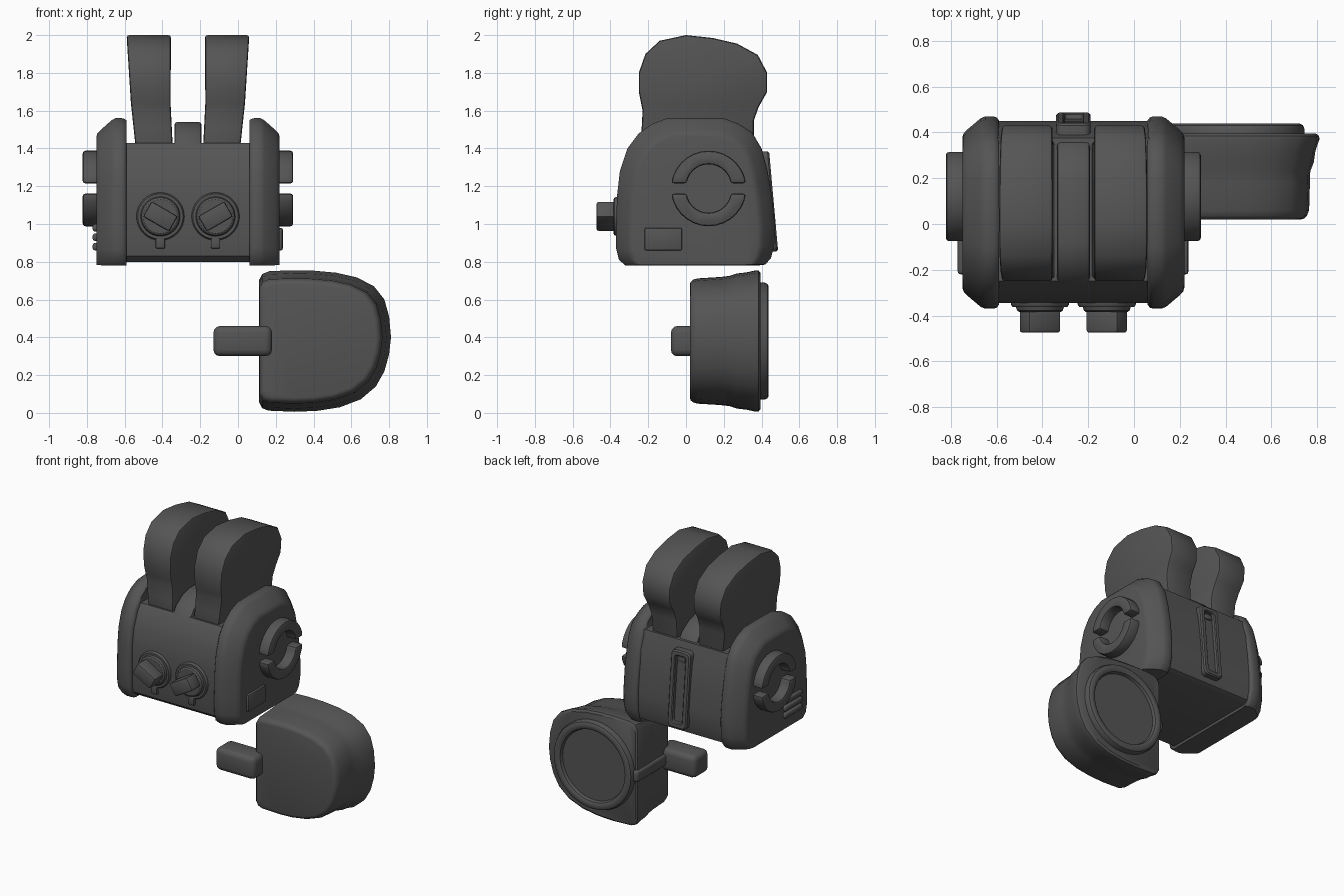
import bpy, bmesh, math
from mathutils import Matrix, Vector

CX = -0.265  # mid-plane of the toaster
grey = bpy.data.materials.new("dark_grey")
grey.diffuse_color = (0.09, 0.09, 0.09, 1)


def finish(name, bm, bevel=0.0, segs=2, angle=35):
    bmesh.ops.recalc_face_normals(bm, faces=bm.faces)
    if bevel:
        edges = [e for e in bm.edges if len(e.link_faces) == 2
                 and e.calc_face_angle(0) > math.radians(40)]
        bmesh.ops.bevel(bm, geom=edges, offset=bevel, segments=segs,
                        profile=0.5, affect='EDGES', clamp_overlap=True)
    mesh = bpy.data.meshes.new(name)
    bm.to_mesh(mesh)
    bm.free()
    mesh.materials.append(grey)
    ob = bpy.data.objects.new(name, mesh)
    bpy.context.collection.objects.link(ob)
    bpy.ops.object.select_all(action='DESELECT')
    ob.select_set(True)
    bpy.context.view_layer.objects.active = ob
    bpy.ops.object.shade_smooth_by_angle(angle=math.radians(angle))
    return ob


def loft(rings):
    """Skin a list of equal-length point rings and cap both ends."""
    bm = bmesh.new()
    rows = [[bm.verts.new(p) for p in r] for r in rings]
    n = len(rows[0])
    for a, b in zip(rows, rows[1:]):
        for i in range(n):
            j = (i + 1) % n
            bm.faces.new((a[i], a[j], b[j], b[i]))
    bm.faces.new(rows[0])
    bm.faces.new(rows[-1])
    return bm


def prism_x(pts, x0, x1):
    return loft([[(x, y, z) for y, z in pts] for x in (x0, x1)])


def box(name, lo, hi, bevel, segs=2, rot=None):
    lo, hi = Vector(lo), Vector(hi)
    bm = bmesh.new()
    bmesh.ops.create_cube(bm, size=1)
    m = Matrix.Translation((lo + hi) / 2)
    if rot is not None:
        m = m @ Matrix.Rotation(rot, 4, 'Y')
    bm.transform(m @ Matrix.Diagonal((*(hi - lo), 1)))
    return finish(name, bm, bevel, segs)


def disc_y(cx, cz, steps, n=32):
    """Turned shape along y from (radius, y) steps."""
    return loft([[(cx + r * math.cos(2 * math.pi * i / n), y,
                   cz + r * math.sin(2 * math.pi * i / n)) for i in range(n)]
                 for r, y in steps])


def lerp(table, z):
    for (z0, v0), (z1, v1) in zip(table, table[1:]):
        if z <= z1:
            break
    return v0 + (v1 - v0) * (z - z0) / (z1 - z0)


# End caps: rounded housing profile, drawn in toward the outer face
cap = [(-0.32, 0.78), (-0.355, 0.81), (-0.37, 0.87), (-0.37, 1.0), (-0.365, 1.15),
       (-0.35, 1.28), (-0.31, 1.4), (-0.25, 1.48), (-0.18, 1.53), (-0.10, 1.56),
       (0.2, 1.56), (0.28, 1.53), (0.35, 1.485), (0.4, 1.4), (0.43, 1.29), (0.455, 1.15),
       (0.47, 1.0), (0.468, 0.89), (0.45, 0.82), (0.42, 0.785), (0.38, 0.78)]
cap_steps = [(0.325, 0.96, 0.985), (0.335, 0.99, 0.995), (0.35, 1, 1), (0.385, 1, 1),
             (0.405, 0.98, 0.985), (0.465, 0.86, 0.915), (0.48, 0.82, 0.895), (0.485, 0.78, 0.87)]
for s, side in ((1, "right"), (-1, "left")):
    bm = loft([[(CX + s * u, 0.05 + (y - 0.05) * sy, 0.80 + (z - 0.80) * sz)
                for y, z in cap] for u, sy, sz in cap_steps])
    finish(side + "_end_cap", bm, angle=40)

# Central body: low shell with an open top, plus the raised bridge between slots
shell = [(-0.3, 0.8), (-0.335, 0.83), (-0.345, 0.9), (-0.345, 1.15), (-0.325, 1.28), (-0.28, 1.39),
         (-0.25, 1.43), (0.375, 1.43), (0.415, 1.3), (0.435, 1.15), (0.45, 1.0),
         (0.448, 0.88), (0.43, 0.82), (0.39, 0.8)]
finish("body_shell", prism_x(shell, CX - 0.34, CX + 0.34))
bridge = [(-0.32, 1.2), (-0.32, 1.28), (-0.275, 1.395), (-0.22, 1.475), (-0.15, 1.52), (-0.08, 1.54),
          (0.18, 1.54), (0.26, 1.515), (0.33, 1.47), (0.375, 1.4), (0.41, 1.3), (0.41, 1.2)]
finish("slot_bridge", prism_x(bridge, CX - 0.072, CX + 0.072), 0.015)

# Bread slices, leaning slightly outward
bread = [(-0.24, 1.36), (-0.235, 1.5), (-0.23, 1.6), (-0.25, 1.7), (-0.25, 1.8), (-0.215, 1.9),
         (-0.14, 1.97), (0, 2.0), (0.14, 1.985), (0.27, 1.955), (0.38, 1.895), (0.43, 1.8),
         (0.43, 1.7), (0.385, 1.62), (0.36, 1.55), (0.36, 1.36)]
inner = [(1.36, 0.078), (1.64, 0.092), (2.0, 0.09)]
outer = [(1.36, 0.272), (1.64, 0.302), (2.0, 0.325)]
for s, side in ((1, "right"), (-1, "left")):
    bm = prism_x(bread, 0, 1)
    bmesh.ops.bisect_plane(bm, geom=bm.verts[:] + bm.edges[:] + bm.faces[:],
                           plane_co=(0, 0, 1.64), plane_no=(0, 0, 1))
    for v in bm.verts:
        v.co.x = CX + s * lerp(outer if v.co.x > 0.5 else inner, v.co.z)
    finish(side + "_bread", bm, 0.014)

# Control knobs: stepped dial, angled grip and a marker tab
for s, side in ((1, "right"), (-1, "left")):
    kx, kz = CX + s * 0.146, 1.04
    finish(side + "_dial", disc_y(kx, kz, [(0.127, -0.33), (0.127, -0.352), (0.12, -0.362),
                                           (0.105, -0.362), (0.1, -0.378), (0.09, -0.385)]))
    box(side + "_grip", (kx - 0.08, -0.475, kz - 0.047), (kx + 0.08, -0.37, kz + 0.047),
        0.012, 2, -s * math.radians(30))
    box(side + "_marker", (kx - 0.025, -0.362, kz - 0.17), (kx + 0.025, -0.335, kz - 0.1), 0.008)

# Split ring handles on both end caps
a0 = math.radians(8)
for s, side in ((1, "right"), (-1, "left")):
    for k, part in ((1, "upper"), (-1, "lower")):
        arc = [a0 + (math.pi - 2 * a0) * i / 14 for i in range(15)]
        pts = [(0.12 + 0.2 * math.cos(a), 1.188 + k * 0.2 * math.sin(a)) for a in arc]
        pts += [(0.12 + 0.118 * math.cos(a), 1.188 + k * (0.118 * math.sin(a) + 0.01))
                for a in reversed(arc)]
        finish(f"{side}_{part}_half_ring",
               prism_x(pts, CX + s * 0.45, CX + s * 0.557), 0.014)

# Small plate on the right cap, vent ribs on the left cap
box("side_plate", (0.18, -0.22, 0.86), (0.237, -0.02, 0.98), 0.01)
for i in range(3):
    z = 0.88 + i * 0.05
    box(f"vent_rib_{i + 1}", (-0.77, -0.22, z - 0.02), (-0.7, -0.02, z + 0.02), 0.014, 3)


# Lever track at the back: raised rounded frame with a sunken channel
def track_ring(inset, depth):
    hw, hh, r = 0.075 - inset, 0.265 - inset, max(0.03 - inset * 0.4, 0.008)
    pts = []
    for q, (sx, sz) in enumerate(((1, 1), (-1, 1), (-1, -1), (1, -1))):
        for i in range(4):
            a = math.pi / 2 * (q + i / 3)
            z = sz * (hh - r) + r * math.sin(a)
            pts.append((CX + sx * (hw - r) + r * math.cos(a),
                        0.43 - 0.09 * z + depth, 1.12 + z))
    return pts


finish("lever_track", loft([track_ring(i, d) for i, d in
       ((0, -0.06), (0, 0.025), (0.008, 0.034), (0.03, 0.034), (0.036, 0.028), (0.038, 0.008))]))
box("lever_tab", (CX - 0.03, 0.38, 1.3), (CX + 0.03, 0.43, 1.34), 0.008)

# Detached pod: D-shaped shell flaring toward its back rim
pod = [(0.16, 0.012), (0.3, 0.006), (0.42, 0.011), (0.54, 0.03), (0.65, 0.072), (0.73, 0.14),
       (0.775, 0.22), (0.80, 0.31), (0.81, 0.4), (0.80, 0.51), (0.775, 0.6), (0.72, 0.67),
       (0.63, 0.717), (0.52, 0.742), (0.4, 0.753), (0.28, 0.755), (0.165, 0.75),
       (0.128, 0.735), (0.11, 0.70), (0.11, 0.06), (0.128, 0.025)]
pod_steps = [(0.02, 0.84, 0.80, 0.03), (0.024, 0.88, 0.835, 0.018), (0.036, 0.91, 0.865, 0.008),
             (0.06, 0.93, 0.885, 0.004), (0.18, 0.935, 0.905, 0.004), (0.23, 0.94, 0.92, 0.002),
             (0.27, 0.965, 0.955, 0), (0.32, 0.975, 0.97, 0), (0.37, 1, 1, 0),
             (0.385, 0.995, 0.995, 0.002), (0.395, 0.96, 0.96, 0.012)]
finish("pod_shell", loft([[(0.11 + dx + (x - 0.11) * sx, y, 0.38 + (z - 0.38) * sz)
                           for x, z in pod] for y, sx, sz, dx in pod_steps]))

# Pod back ring with sunken disc
finish("pod_back_ring", disc_y(0.435, 0.38, [
    (0.31, 0.36), (0.31, 0.415), (0.303, 0.431), (0.29, 0.438), (0.268, 0.438),
    (0.255, 0.43), (0.248, 0.41)], 40))

# Pod peg and the strap that joins it to the ring
box("pod_peg", (-0.13, -0.08, 0.30), (0.18, 0.09, 0.46), 0.035, 3)
box("pod_strap", (0.095, 0.04, 0.34), (0.15, 0.41, 0.42), 0.018, 3)
